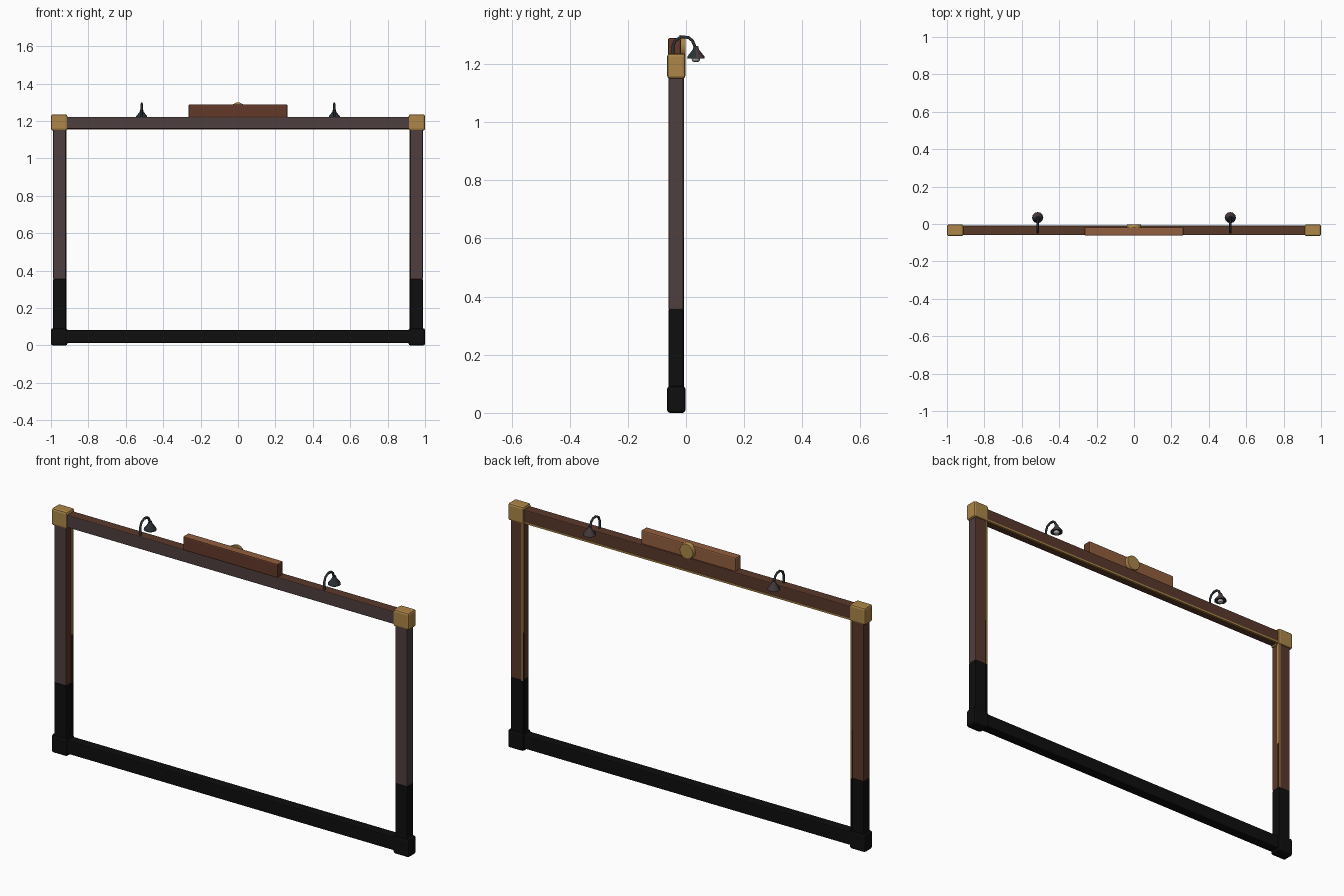
import bpy
import bmesh
from mathutils import Vector, Matrix

cube = bpy.data.objects.get("Cube")
if cube:
    bpy.data.objects.remove(cube, do_unlink=True)


def material(name, r, g, b):
    rgb = [(c / 255 / 12.92 if c < 11 else ((c / 255 + 0.055) / 1.055) ** 2.4) for c in (r, g, b)]
    m = bpy.data.materials.new(name)
    m.use_nodes = True
    m.diffuse_color = (*rgb, 1)
    bsdf = m.node_tree.nodes["Principled BSDF"]
    bsdf.inputs["Base Color"].default_value = (*rgb, 1)
    bsdf.inputs["Roughness"].default_value = 0.7
    return m


GREY_WOOD = material("grey brown wood", 78, 62, 62)
BROWN_WOOD = material("brown wood", 90, 56, 42)
BRASS = material("brass", 172, 134, 72)
BLACK = material("black", 14, 14, 14)
LIGHT_WOOD = material("light wood", 146, 94, 62)
RED_WOOD = material("dark red wood", 98, 56, 40)
BRONZE = material("dark bronze", 52, 36, 24)
IRON = material("slate iron", 42, 50, 55)
WARM_IRON = material("warm iron", 72, 60, 62)
BULB = material("bulb grey", 165, 162, 160)


def finish(name, bm, mats, rule=None, smooth=None):
    bmesh.ops.recalc_face_normals(bm, faces=bm.faces[:])
    bm.normal_update()
    if rule:
        for f in bm.faces:
            f.material_index = rule(f)
    mesh = bpy.data.meshes.new(name)
    bm.to_mesh(mesh)
    bm.free()
    for m in mats:
        mesh.materials.append(m)
    ob = bpy.data.objects.new(name, mesh)
    bpy.context.collection.objects.link(ob)
    if smooth:
        mesh.shade_smooth()
        mesh.set_sharp_from_angle(angle=smooth)
    return ob


def box(name, lo, hi, mats, rule=None, bevel=0.0):
    lo, hi = Vector(lo), Vector(hi)
    bm = bmesh.new()
    bmesh.ops.create_cube(bm, size=1)
    size = hi - lo
    for v in bm.verts:
        v.co = Vector([c * s for c, s in zip(v.co, size)]) + (lo + hi) / 2
    if bevel:
        bmesh.ops.bevel(bm, geom=bm.edges[:], offset=bevel, segments=2, profile=0.5, affect='EDGES')
    return finish(name, bm, mats, rule)


def lathe(name, profile, centre, mats, rule=None, sides=12):
    # profile points are (radius, height), closed by caps at both ends
    bm = bmesh.new()
    rings = []
    for r, z in profile:
        ring = bmesh.ops.create_circle(bm, segments=sides, radius=r,
                                       matrix=Matrix.Translation(Vector(centre) + Vector((0, 0, z))))
        rings.append(ring["verts"])
    for a, b in zip(rings, rings[1:]):
        for i in range(sides):
            j = (i + 1) % sides
            bm.faces.new((a[i], a[j], b[j], b[i]))
    bm.faces.new(rings[0])
    bm.faces.new(rings[-1])
    return finish(name, bm, mats, rule, smooth=0.7)


# Front and outer left faces are greyer than the rest
def wood_rule(f):
    outer = f.normal.x > 0.6 and f.calc_center_median().x > 0.95
    return 0 if f.normal.y < -0.6 or outer else 1


def plaque_rule(f):
    return 0 if f.normal.y < -0.6 or f.normal.x > 0.6 else 1


def shade_rule(f):
    return 1 if f.normal.y > 0 and f.normal.z > -0.5 else 0


WOODS = [GREY_WOOD, BROWN_WOOD]
FRONT, BACK = -0.06, -0.009

# Rails
box("top_rail", (-0.95, FRONT, 1.158), (0.95, BACK, 1.222), WOODS, wood_rule, 0.004)
box("bottom_rail", (-0.95, FRONT, 0.014), (0.95, BACK, 0.082), [BLACK], bevel=0.004)
box("top_trim", (-0.92, -0.019, 1.154), (0.92, -0.007, 1.163), [BRASS])

for side, s in (("left", 1), ("right", -1)):
    def sided(name, x0, x1, y0, y1, z0, z1, mats, rule=None, bevel=0.0):
        xs = sorted((s * x0, s * x1))
        box(side + "_" + name, (xs[0], y0, z0), (xs[1], y1, z1), mats, rule, bevel)

    # Posts with dark feet and corner caps
    sided("post", 0.92, 0.988, FRONT, BACK, 0.355, 1.19, WOODS, wood_rule, 0.004)
    sided("post_foot", 0.92, 0.988, FRONT, BACK, 0.05, 0.357, [BLACK], None, 0.004)
    sided("top_corner", 0.912, 1.0, -0.065, -0.002, 1.149, 1.236, [BRASS], None, 0.01)
    sided("bottom_corner", 0.912, 1.0, -0.065, -0.002, 0.0, 0.092, [BLACK], None, 0.01)
    # Inner trim, darker towards the bottom
    sided("trim_upper", 0.916, 0.925, -0.019, -0.007, 0.6, 1.16, [BRASS])
    sided("trim_lower", 0.916, 0.925, -0.019, -0.007, 0.355, 0.6, [BRONZE, BRASS],
          lambda f: 1 if f.normal.y > 0.5 else 0)
    sided("trim_foot", 0.916, 0.925, -0.019, -0.007, 0.08, 0.355, [BLACK])

    # Lamp arm
    x = s * 0.515
    curve = bpy.data.curves.new(side + "_lamp_arm", 'CURVE')
    curve.dimensions = '3D'
    curve.bevel_depth = 0.006
    curve.bevel_resolution = 1
    curve.use_fill_caps = True
    path = [(-0.045, 1.215), (-0.045, 1.262), (-0.036, 1.282), (-0.015, 1.293),
            (0.008, 1.291), (0.022, 1.28), (0.035, 1.25)]
    spline = curve.splines.new('POLY')
    spline.points.add(len(path) - 1)
    for p, (y, z) in zip(spline.points, path):
        p.co = (x, y, z, 1)
    curve.materials.append(IRON)
    bpy.context.collection.objects.link(bpy.data.objects.new(side + "_lamp_arm", curve))

    # Lamp shade and bulb
    lathe(side + "_lamp_shade", [(0.026, 0.005), (0.03, 0.0), (0.029, 0.007), (0.011, 0.03), (0.008, 0.042)],
          (x, 0.034, 1.219), [IRON, WARM_IRON], shade_rule)
    lathe(side + "_lamp_bulb", [(0.006, 0.0), (0.013, 0.004), (0.015, 0.011), (0.013, 0.02)],
          (x, 0.034, 1.206), [BULB])

# Plaque on the top rail
box("plaque", (-0.265, -0.062, 1.218), (0.265, -0.018, 1.289), [RED_WOOD, LIGHT_WOOD], plaque_rule, 0.006)

# Round medallion on the back of the plaque
bm = bmesh.new()
bmesh.ops.create_cone(bm, cap_ends=True, segments=24, radius1=0.041, radius2=0.037, depth=0.02,
                      matrix=Matrix.Translation((0, -0.012, 1.258)) @ Matrix.Rotation(-1.5708, 4, 'X'))
finish("medallion", bm, [BRASS], smooth=0.6)
